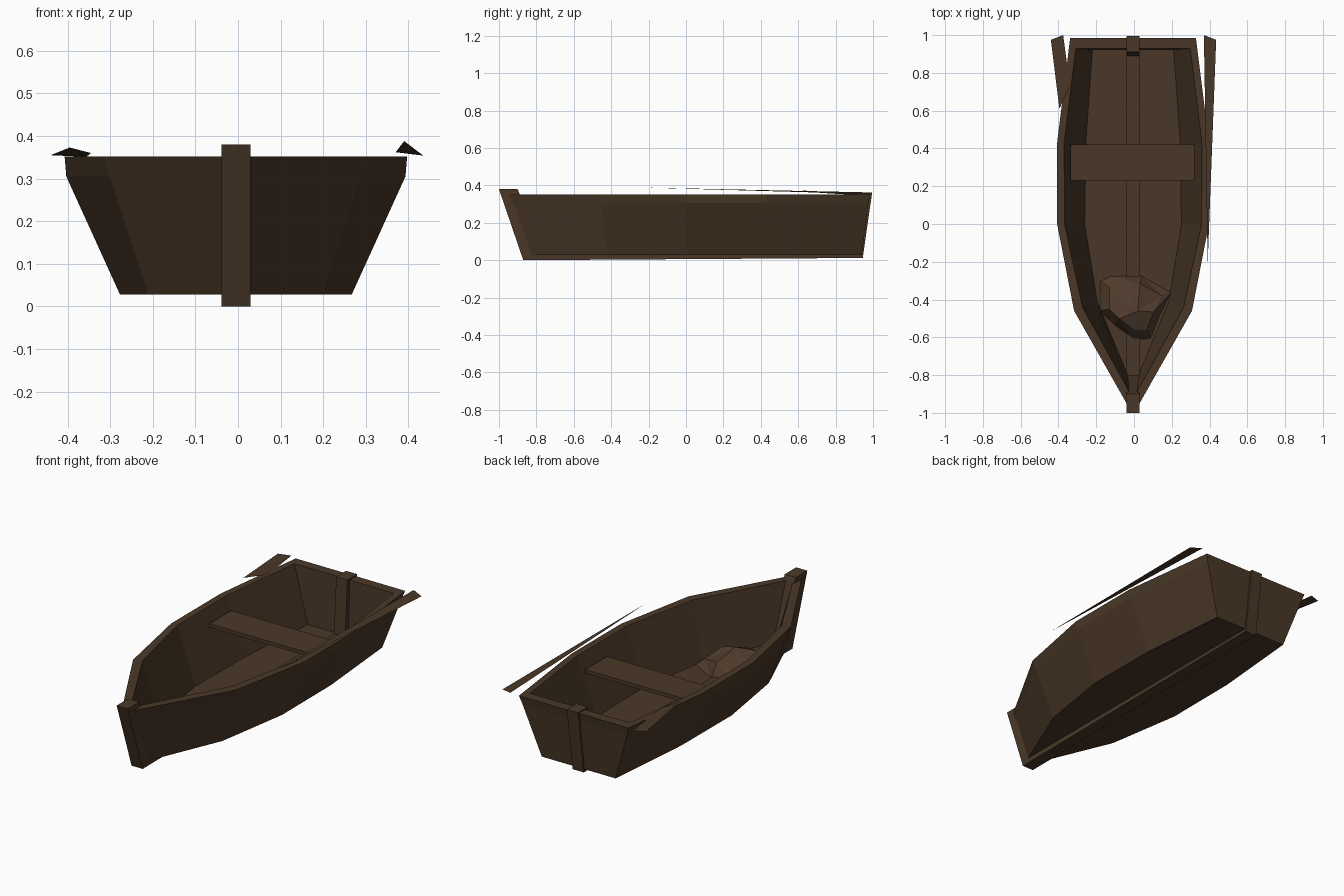
import bpy, bmesh
from mathutils import Vector

cube = bpy.data.objects.get("Cube")
if cube:
    bpy.data.objects.remove(cube, do_unlink=True)

SHIFT = -0.005   # centreline of the boat
POST = 0.034     # half width of keel timbers


def material(name, rgb):
    m = bpy.data.materials.new(name)
    m.use_nodes = True
    m.diffuse_color = (*rgb, 1)
    bsdf = m.node_tree.nodes["Principled BSDF"]
    bsdf.inputs["Base Color"].default_value = (*rgb, 1)
    bsdf.inputs["Roughness"].default_value = 0.9
    return m


wood = material("dark weathered wood", (0.068, 0.039, 0.020))
cloth = material("brown sackcloth", (0.080, 0.045, 0.025))


def finish(name, bm, mat, solid=True):
    if solid:
        bmesh.ops.recalc_face_normals(bm, faces=bm.faces)
    mesh = bpy.data.meshes.new(name)
    bm.to_mesh(mesh)
    bm.free()
    mesh.materials.append(mat)
    obj = bpy.data.objects.new(name, mesh)
    bpy.context.collection.objects.link(obj)
    return obj


def timber(name, profile, x0=SHIFT - POST, x1=SHIFT + POST):
    """Extrude a side profile of (y, z) points across x."""
    bm = bmesh.new()
    face = bm.faces.new([bm.verts.new((x0, y, z)) for y, z in profile])
    ext = bmesh.ops.extrude_face_region(bm, geom=[face])
    moved = [v for v in ext["geom"] if isinstance(v, bmesh.types.BMVert)]
    bmesh.ops.translate(bm, verts=moved, vec=(x1 - x0, 0, 0))
    return finish(name, bm, wood)


def plate(name, points):
    """Thin splinter of wood made from one outline."""
    bm = bmesh.new()
    bm.faces.new([bm.verts.new(p) for p in points])
    bmesh.ops.recalc_face_normals(bm, faces=bm.faces)
    if sum(f.normal.z for f in bm.faces) < 0:
        bmesh.ops.reverse_faces(bm, faces=bm.faces)
    return finish(name, bm, wood, solid=False)


# Hull shell: rings from outer bottom, over the rim, down to the inner floor.
# Each ring is a height and (y, half width) stations from stern to bow.
rings = [
    (0.028, [(0.94, .225), (0.43, .270), (0, .272), (-0.42, .205), (-0.86, .02)]),
    (0.305, [(0.975, .318), (0.43, .392), (0, .398), (-0.455, .296), (-0.955, .02)]),
    (0.352, [(0.985, .333), (0.43, .402), (0, .402), (-0.46, .312), (-0.975, .02)]),
    (0.352, [(0.93, .303), (0.43, .365), (0, .363), (-0.44, .268), (-0.89, .02)]),
    (0.045, [(0.92, .215), (0.43, .250), (0, .256), (-0.41, .190), (-0.82, .02)]),
]
bm = bmesh.new()
loops = []
for z, stations in rings:
    outline = [(w, y) for y, w in stations] + [(-w, y) for y, w in reversed(stations)]
    loops.append([bm.verts.new((x + SHIFT, y, z)) for x, y in outline])
for a, b in zip(loops, loops[1:]):
    for i in range(len(a)):
        j = (i + 1) % len(a)
        bm.faces.new((a[i], a[j], b[j], b[i]))
bm.faces.new(loops[0])
bm.faces.new(loops[-1])
finish("hull", bm, wood)

# Backbone timbers
timber("keel", [(-0.87, 0.0), (0.945, 0.012), (0.945, 0.035), (-0.87, 0.035)])
timber("keelson", [(-0.82, 0.04), (0.93, 0.04), (0.93, 0.054), (-0.82, 0.054)])
timber("stem", [(-0.87, 0), (-1, 0.38), (-0.9, 0.38), (-0.89, 0.355),
                (-0.80, 0.05), (-0.80, 0.02)])
timber("stern_post", [(0.945, 0.012), (0.995, 0.36), (0.91, 0.36), (0.89, 0.05),
                      (0.90, 0.02)])

# Cross bench
timber("seat", [(0.23, 0.262), (0.42, 0.262), (0.42, 0.282), (0.23, 0.282)], -0.335, 0.32)

# Loose splinters along the rails
plate("left_splinter", [(0.37, 1.0, 0.362), (0.435, 0.975, 0.354), (0.39, -0.21, 0.388)])
plate("right_splinter", [(-0.44, 0.975, 0.355), (-0.375, 1.0, 0.352),
                         (-0.355, 0.85, 0.352), (-0.345, 0.72, 0.36),
                         (-0.395, 0.61, 0.373)])

# Crumpled sack on the floor: base ring joined to a smaller, uneven top ring
base = [(-.185, -.30), (-.13, -.275), (.04, -.27), (.20, -.36),
        (.14, -.48), (.09, -.61), (0, -.615), (-.11, -.53), (-.185, -.46)]
heights = [.10, .09, .12, .08, .13, .10, .11, .14, .12]
bm = bmesh.new()
centre = Vector((0.01, -0.43))
low = [bm.verts.new((x, y, 0.04)) for x, y in base]
high = []
for (x, y), z in zip(base, heights):
    p = centre.lerp(Vector((x, y)), 0.72)
    high.append(bm.verts.new((p.x, p.y, z)))
peak = bm.verts.new((0.02, -0.46, 0.15))
for i in range(len(low)):
    j = (i + 1) % len(low)
    bm.faces.new((low[i], low[j], high[j]))
    bm.faces.new((low[i], high[j], high[i]))
    bm.faces.new((high[i], high[j], peak))
bm.faces.new(low)
finish("sack", bm, cloth)
